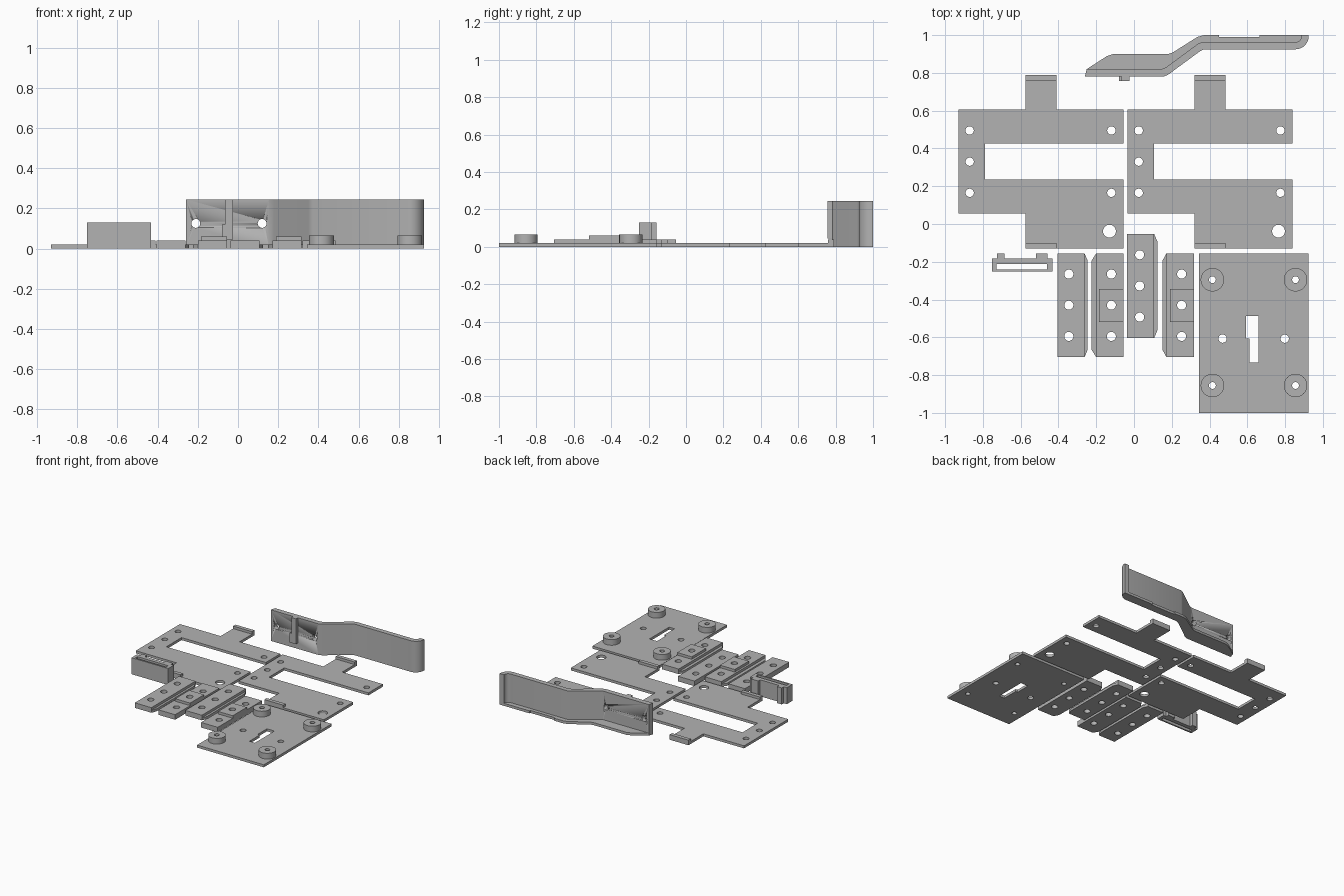
import bpy, bmesh, math

if "Cube" in bpy.data.objects:
    bpy.data.objects.remove(bpy.data.objects["Cube"])

grey = bpy.data.materials.new("plain_grey")
grey.diffuse_color = (0.45, 0.45, 0.45, 1)
grey.use_nodes = True
grey.node_tree.nodes["Principled BSDF"].inputs["Base Color"].default_value = grey.diffuse_color


def circle(x, y, r, n=32):
    return [(x + r * math.cos(2 * math.pi * i / n), y + r * math.sin(2 * math.pi * i / n)) for i in range(n)]


def arc(cx, cy, r, a0, a1, n=10):
    angles = [math.radians(a0 + (a1 - a0) * i / n) for i in range(n + 1)]
    return [(cx + r * math.cos(a), cy + r * math.sin(a)) for a in angles]


def rect(x0, y0, x1, y1):
    return [(x0, y0), (x1, y0), (x1, y1), (x0, y1)]


def extrude(name, outline, z0, z1, holes=()):
    """Flat profile with holes, extruded from z0 to z1."""
    cu = bpy.data.curves.new(name, 'CURVE')
    cu.dimensions, cu.fill_mode = '2D', 'BOTH'
    cu.extrude = (z1 - z0) / 2
    for loop in [outline, *holes]:
        sp = cu.splines.new('POLY')
        sp.points.add(len(loop) - 1)
        for p, (x, y) in zip(sp.points, loop):
            p.co = (x, y, 0, 1)
        sp.use_cyclic_u = True
    tmp = bpy.data.objects.new(name + "_curve", cu)
    bpy.context.collection.objects.link(tmp)
    dg = bpy.context.evaluated_depsgraph_get()
    me = bpy.data.meshes.new_from_object(tmp.evaluated_get(dg))
    bpy.data.objects.remove(tmp)
    bm = bmesh.new()
    bm.from_mesh(me)
    bmesh.ops.remove_doubles(bm, verts=bm.verts, dist=1e-5)
    bmesh.ops.translate(bm, verts=bm.verts, vec=(0, 0, (z0 + z1) / 2))
    bmesh.ops.recalc_face_normals(bm, faces=bm.faces)
    bm.to_mesh(me)
    bm.free()
    me.materials.clear()
    me.materials.append(grey)
    ob = bpy.data.objects.new(name, me)
    bpy.context.collection.objects.link(ob)
    bpy.ops.object.select_all(action='DESELECT')
    ob.select_set(True)
    bpy.context.view_layer.objects.active = ob
    bpy.ops.object.shade_smooth_by_angle(angle=math.radians(30))
    return ob


T = 0.02  # sheet thickness

# Two slotted bracket plates with raised lips
for side, dx, big in (("left", 0, -0.13), ("right", 0.895, 0.765)):
    shape = [(-.93, .605), (-.575, .605), (-.575, .79), (-.41, .79), (-.41, .605), (-.055, .605),
             (-.055, .425), (-.79, .425), (-.79, .235), (-.055, .235), (-.055, -.13),
             (-.575, -.13), (-.575, .055), (-.93, .055)]
    spots = [(-.87, .495), (-.87, .33), (-.87, .165), (-.12, .495), (-.12, .165)]
    holes = [circle(x + dx, y, .022) for x, y in spots] + [circle(big, -.038, .034)]
    extrude(side + "_bracket_plate", [(x + dx, y) for x, y in shape], 0, T, holes)
    for end, y in (("back", .76), ("front", -.13)):
        extrude(f"{side}_{end}_lip", rect(-.575 + dx, y, -.41 + dx, y + .03), T, .04)

# Base plate with keyed slot and four round standoffs
posts = [(x, y) for x in (.415, .855) for y in (-.295, -.855)]
key = [(.594, -.488), (.66, -.488), (.66, -.732), (.612, -.732), (.612, -.605), (.594, -.605)]
extrude("base_plate", rect(.343, -1, .925, -.155), 0, T,
        [key, circle(.469, -.607, .022), circle(.798, -.607, .022)]
        + [circle(x, y, .018) for x, y in posts])
for i, (x, y) in enumerate(posts):
    extrude(f"standoff_{i + 1}", circle(x, y, .062, 48), T, .065, [circle(x, y, .018)])


# Guide strips: drilled bar, low tapered tongue on one side, optional pad
def strip(name, x_flat, x_body, x_tip, x_hole, top, pad_x=None):
    bot, ys = top - .55, [top - .11, top - .275, top - .44]
    extrude(name + "_bar", rect(min(x_flat, x_body), bot, max(x_flat, x_body), top), 0, .04,
            [circle(x_hole, y, .024) for y in ys])
    extrude(name + "_tongue", [(x_body, bot), (x_tip, bot + .04), (x_tip, top - .04), (x_body, top)], 0, T)
    if pad_x is not None:
        extrude(name + "_pad", rect(pad_x, top - .363, x_flat, top - .188), .04, .06,
                [circle(x_hole, ys[1], .024)])


strip("guide_strip_1", -.406, -.262, -.245, -.345, -.155)
strip("guide_strip_2", -.055, -.2, -.225, -.12, -.155, -.185)
strip("guide_strip_3", -.037, .107, .124, .03, -.053)
strip("guide_strip_4", .317, .172, .15, .252, -.155, .19)

# Upright hollow clip with two ribs on its back
extrude("clip_body", rect(-.752, -.252, -.432, -.182), 0, .13, [rect(-.727, -.24, -.46, -.213)])
for i, (x0, x1) in enumerate(((-.725, -.685), (-.52, -.457))):
    extrude(f"clip_rib_{i + 1}", rect(x0, -.182, x1, -.157), 0, .13)

# Cranked arm: upright wall with a hooked end, and a floor flange behind it
inner = [(-.25, .82), (.145, .82), (.17, .83), (.34, .955), (.36, .963)] + arc(.855, .995, .032, -90, 0)
outer = [(-.26, .78), (.155, .78), (.18, .79), (.35, .915), (.372, .925)] + arc(.855, .995, .07, -90, 0)
wall = extrude("arm_wall", outer + [(.925, 1), (.887, 1)] + inner[::-1], 0, .245)
extrude("arm_flange", inner + [(.887, 1), (.665, 1), (.665, .99), (.45, .99), (.45, 1), (.37, 1), (.335, .99),
                               (.205, .908), (.18, .9), (-.11, .9), (-.145, .888)], 0, T)
# Stepped stop rib on the front of the arm
extrude("arm_rib_upper", rect(-.065, .757, -.025, .78), .12, .245)
extrude("arm_rib_lower", rect(-.08, .757, -.025, .78), .045, .12)

# Screw holes through the arm
for i, x in enumerate((-.21, .12)):
    cutter = extrude(f"arm_hole_cutter_{i + 1}", circle(0, 0, .022), -.06, .06)
    cutter.location = (x, .8, .125)
    cutter.rotation_euler.x = math.pi / 2
    cutter.hide_render = True
    cutter.hide_set(True)
    mod = wall.modifiers.new(f"hole_{i + 1}", 'BOOLEAN')
    mod.operation, mod.solver, mod.object = 'DIFFERENCE', 'EXACT', cutter
